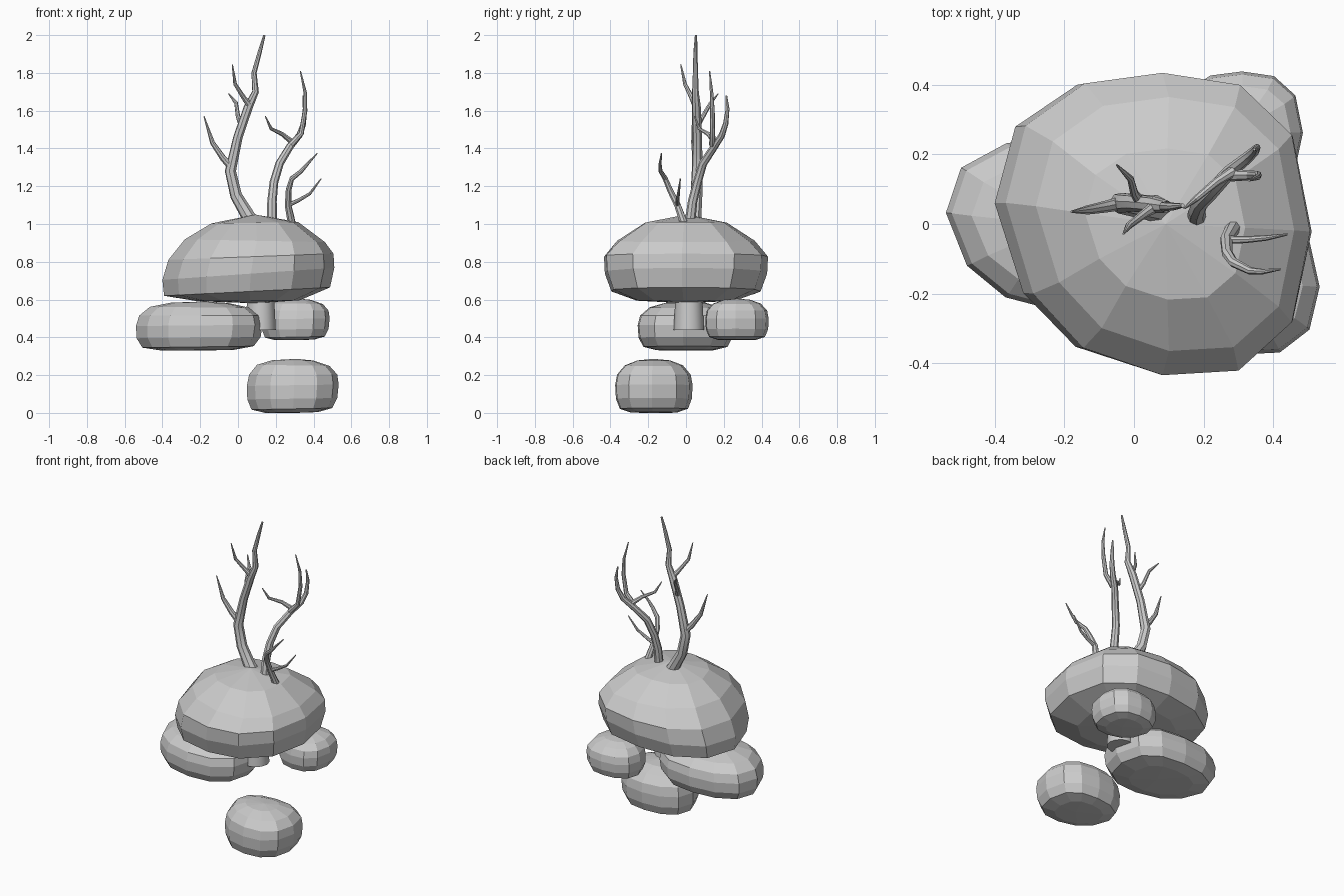
import bpy, bmesh
from mathutils import Vector

# Plan outline shared by every rock (unit size)
OUTLINE = [(-1, .14), (-.87, .65), (-.48, .93), (.03, 1), (.54, .92), (.88, .59),
           (1, -.05), (.88, -.65), (.53, -.97), (.03, -1), (-.49, -.82), (-.82, -.46)]

# Rings from bottom to top: x left, x right, y scale, z left, z right (unit size)
BIG = [(-.6, .6, .6, -.95, -.93), (-.98, .95, .91, -.83, -.64), (-1, 1, .99, -.47, -.2),
       (-.93, .99, 1, -.02, .12), (-.74, .89, .84, .44, .38), (-.43, .58, .5, .8, .83)]
SMALL = [(-.6, .55, .6, -1, -.97), (-.9, .86, .88, -.88, -.82), (-.99, .97, .98, -.5, -.45),
         (-1, 1, 1, 0, .05), (-.95, .97, .95, .42, .42), (-.78, .8, .75, .78, .74),
         (-.45, .45, .42, .95, .94)]


def rock(name, center, half, rings):
    bm = bmesh.new()
    c, h = Vector(center), Vector(half)

    def vert(x, y, z):
        return bm.verts.new((c.x + x * h.x, c.y + y * h.y, c.z + z * h.z))

    loops = []
    for xl, xr, ys, zl, zr in rings:
        loops.append([vert((xl + xr) / 2 + ox * (xr - xl) / 2, oy * ys,
                           zl + (zr - zl) * (ox + 1) / 2) for ox, oy in OUTLINE])
    n = len(OUTLINE)
    for a, b in zip(loops, loops[1:]):
        for i in range(n):
            j = (i + 1) % n
            bm.faces.new((a[i], a[j], b[j], b[i]))
    for loop, z in ((loops[0], -1), (loops[-1], 1)):
        tip = vert(.08, 0, z)
        for i in range(n):
            bm.faces.new((loop[i], loop[(i + 1) % n], tip))
    bmesh.ops.recalc_face_normals(bm, faces=bm.faces)
    mesh = bpy.data.meshes.new(name)
    bm.to_mesh(mesh)
    bm.free()
    bpy.context.collection.objects.link(bpy.data.objects.new(name, mesh))


def branch(name, points):
    """Tapered round tube through (x, y, z, radius) points."""
    curve = bpy.data.curves.new(name, 'CURVE')
    curve.dimensions = '3D'
    curve.bevel_depth = 1
    curve.bevel_resolution = 2
    curve.use_fill_caps = True
    spline = curve.splines.new('POLY')
    spline.points.add(len(points) - 1)
    for p, (x, y, z, r) in zip(spline.points, points):
        p.co = (x, y, z, 1)
        p.radius = r
    obj = bpy.data.objects.new(name, curve)
    bpy.context.collection.objects.link(obj)
    bpy.ops.object.select_all(action='DESELECT')
    obj.select_set(True)
    bpy.context.view_layer.objects.active = obj
    bpy.ops.object.convert(target='MESH')
    bpy.ops.object.shade_smooth_by_angle()


# Rocks
rock("large_rock", (.055, 0, .815), (.455, .434, .235), BIG)
rock("left_rock", (-.205, -.003, .46), (.335, .253, .13), SMALL)
rock("back_rock", (.305, .27, .495), (.18, .168, .11), SMALL)
rock("front_rock", (.29, -.17, .143), (.243, .205, .143), SMALL)

# Short stem under the large rock
bpy.ops.mesh.primitive_cone_add(vertices=12, radius1=.08, radius2=.068, depth=.24,
                                location=(.12, .015, .56))
bpy.context.object.name = "stem"
bpy.ops.object.shade_smooth_by_angle()

# Tall trunk and its twigs
branch("tall_trunk", [(.08, .04, 1.0, .045), (.055, .045, 1.04, .037), (-.01, .055, 1.15, .032),
                      (-.04, .06, 1.28, .03), (-.02, .06, 1.37, .027), (.0, .06, 1.46, .025),
                      (.055, .055, 1.62, .024), (.093, .05, 1.7, .018), (.085, .05, 1.8, .014),
                      (.115, .05, 1.91, .011), (.14, .053, 2.0, .006)])
branch("tall_twig_left", [(-.035, .06, 1.3, .02), (-.08, .05, 1.35, .017), (-.135, .04, 1.43, .013),
                          (-.18, .035, 1.57, .003)])
branch("tall_twig_front", [(.06, .05, 1.63, .018), (.03, .03, 1.67, .013), (-.015, -.005, 1.74, .01),
                           (-.03, -.028, 1.845, .003)])
branch("tall_twig_back", [(.02, .06, 1.52, .016), (.0, .09, 1.57, .012), (-.01, .13, 1.64, .01),
                          (-.05, .17, 1.69, .003)])

# Middle trunk and its twigs
branch("middle_trunk", [(.18, .02, 1.0, .028), (.18, .035, 1.12, .025), (.19, .06, 1.22, .023),
                        (.22, .09, 1.32, .022), (.275, .15, 1.41, .02), (.325, .19, 1.47, .017),
                        (.347, .21, 1.53, .014), (.353, .22, 1.61, .01), (.345, .214, 1.68, .004)])
branch("middle_twig_right", [(.28, .14, 1.42, .018), (.335, .14, 1.48, .014), (.355, .14, 1.6, .012),
                             (.355, .135, 1.7, .009), (.33, .125, 1.81, .003)])
branch("middle_twig_left", [(.29, .155, 1.43, .016), (.235, .12, 1.475, .012),
                            (.175, .07, 1.505, .009), (.145, .045, 1.57, .003)])

# Short trunk and its twig
branch("short_trunk", [(.285, -.01, 1.0, .022), (.265, -.045, 1.1, .018), (.268, -.085, 1.18, .016),
                       (.285, -.11, 1.24, .014), (.335, -.135, 1.28, .011), (.37, -.137, 1.32, .008),
                       (.42, -.13, 1.375, .003)])
branch("short_twig", [(.266, -.045, 1.1, .012), (.32, -.045, 1.125, .01), (.38, -.04, 1.16, .008),
                      (.44, -.03, 1.24, .003)])
